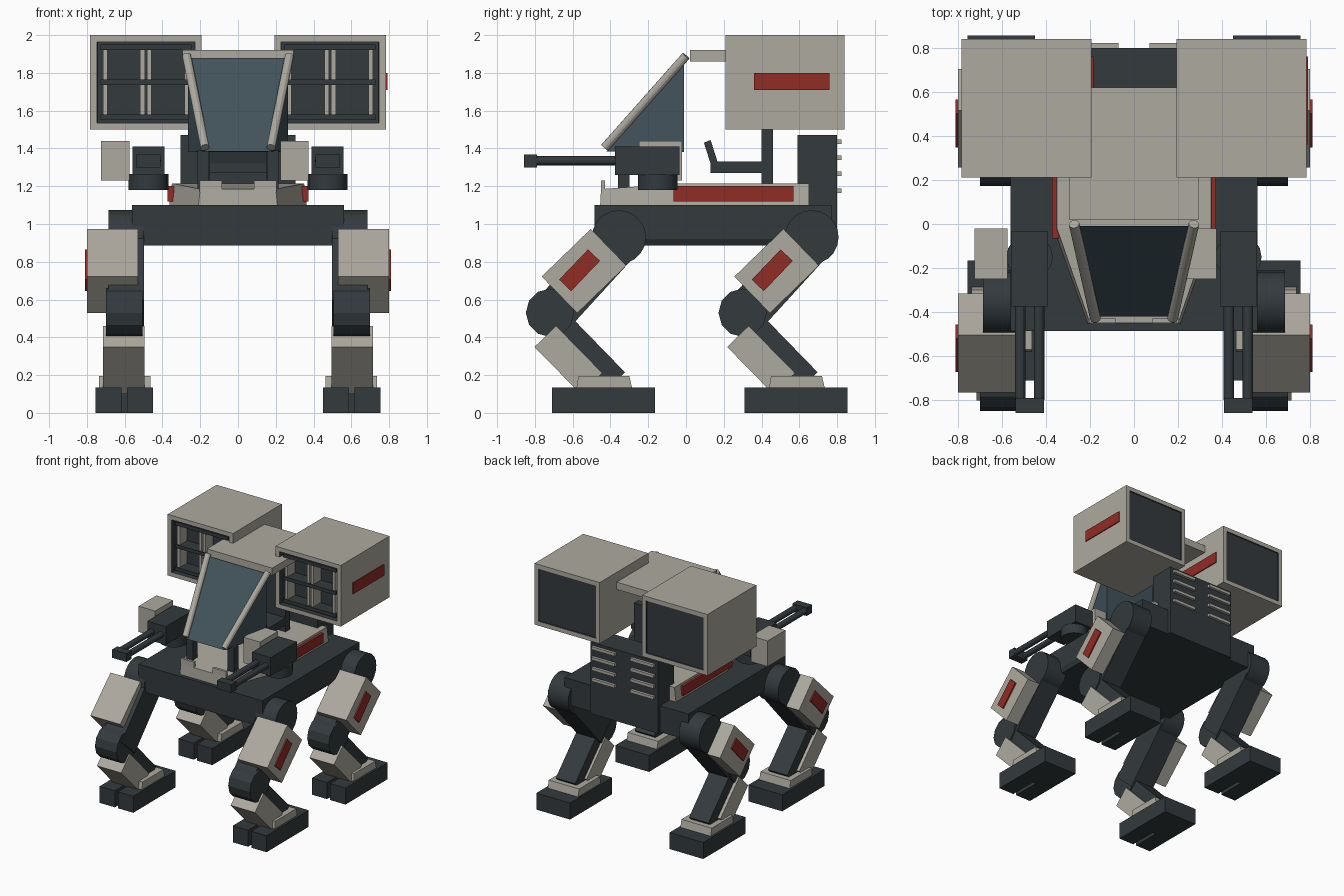
import bpy, bmesh, math
from mathutils import Vector

if "Cube" in bpy.data.objects:
    bpy.data.objects.remove(bpy.data.objects["Cube"])


def material(name, rgb):
    m = bpy.data.materials.new(name)
    m.diffuse_color = (*rgb, 1)
    m.use_nodes = True
    m.node_tree.nodes["Principled BSDF"].inputs["Base Color"].default_value = m.diffuse_color
    return m


LIGHT = material("warm_grey", (0.42, 0.40, 0.35))
DARK = material("dark_slate", (0.033, 0.042, 0.047))
BLACK = material("near_black", (0.016, 0.020, 0.022))
RED = material("red", (0.28, 0.025, 0.018))
GLASS = material("glass", (0.055, 0.085, 0.105))


def finish(name, bm, *mats):
    me = bpy.data.meshes.new(name)
    bmesh.ops.recalc_face_normals(bm, faces=bm.faces)
    bm.to_mesh(me)
    bm.free()
    for m in mats:
        me.materials.append(m)
    ob = bpy.data.objects.new(name, me)
    bpy.context.collection.objects.link(ob)
    return ob


def hull(name, mat, pts):
    """Convex solid around a handful of points."""
    bm = bmesh.new()
    for p in pts:
        bm.verts.new(p)
    bmesh.ops.convex_hull(bm, input=bm.verts)
    bmesh.ops.dissolve_limit(bm, angle_limit=0.01, verts=bm.verts, edges=bm.edges)
    return finish(name, bm, mat)


def prism(name, mat, x0, x1, yz):
    """Convex side profile extruded across x."""
    return hull(name, mat, [(x, y, z) for x in (x0, x1) for y, z in yz])


def box(name, mat, x0, x1, y0, y1, z0, z1):
    return prism(name, mat, x0, x1, [(y0, z0), (y1, z0), (y1, z1), (y0, z1)])


def beam(name, mat, x0, x1, a, b, front, back):
    """Slanted bar from a to b (y, z), with thickness to each side of that line."""
    a, b = Vector(a), Vector(b)
    d = (b - a).normalized()
    n = Vector((d.y, -d.x))
    if n.x < 0:
        n = -n
    return prism(name, mat, x0, x1, [a - n * front, a + n * back, b + n * back, b - n * front])


def rod(name, mat, a, b, r, sides):
    a, b = Vector(a), Vector(b)
    bm = bmesh.new()
    bmesh.ops.create_cone(bm, cap_ends=True, segments=sides, radius1=r, radius2=r, depth=(b - a).length)
    q = (b - a).to_track_quat('Z', 'Y')
    for v in bm.verts:
        v.co = q @ v.co + (a + b) / 2
    ob = finish(name, bm, mat)
    if sides > 12:
        for o in bpy.context.selected_objects:
            o.select_set(False)
        ob.select_set(True)
        bpy.context.view_layer.objects.active = ob
        bpy.ops.object.shade_smooth_by_angle(angle=math.radians(30))
    return ob


# chassis, upper deck, engine block
hull("chassis", DARK, [(s * x, y, z) for s in (-1, 1) for y in (-0.485, 0.77)
                       for x, z in ((0.56, 1.10), (0.56, 0.92), (0.54, 0.885))])
hull("upper_deck", LIGHT, [(s * x, y, z) for s in (-1, 1) for x, y, z in (
    (0.21, -0.455, 1.09), (0.365, -0.02, 1.09), (0.365, 0.65, 1.09),
    (0.20, -0.45, 1.185), (0.35, -0.02, 1.215), (0.35, 0.65, 1.215))])
box("engine_block", DARK, -0.305, 0.305, 0.59, 0.80, 0.885, 1.47)

# cockpit: glass wedge, roof, seat
hull("windshield", GLASS, [(s * x, y, z) for s in (-1, 1) for x, y, z in (
    (0.265, -0.01, 1.88), (0.265, -0.01, 1.38), (0.175, -0.42, 1.385))])
box("roof", LIGHT, -0.295, 0.295, 0.02, 0.62, 1.86, 1.92)
box("seat_cushion", DARK, -0.15, 0.15, 0.13, 0.42, 1.27, 1.33)
box("seat_back", DARK, -0.15, 0.15, 0.40, 0.46, 1.20, 1.70)
prism("seat_front_rest", DARK, -0.15, 0.15, [(0.095, 1.43), (0.13, 1.445), (0.17, 1.32), (0.13, 1.32)])


def pod(s):
    """Launcher pod: recessed front and back, with a grid of cells."""
    c = s * 0.4875
    bm = bmesh.new()
    bmesh.ops.create_cube(bm, size=1)
    for v in bm.verts:
        v.co = (c + v.co.x * 0.59, 0.525 + v.co.y * 0.63, 1.75 + v.co.z * 0.5)
    bm.normal_update()
    ends = [(f, -0.12 if f.normal.y < 0 else -0.008) for f in bm.faces if abs(f.normal.y) > 0.9]
    for f, depth in ends:
        bmesh.ops.inset_region(bm, faces=[f], thickness=0.05)
        rim = bmesh.ops.inset_region(bm, faces=[f], thickness=0.003, depth=depth)
        for g in rim["faces"] + [f]:
            g.material_index = 1
    finish("launcher_pod", bm, LIGHT, DARK)
    for dx, w in ((-0.215, 0.012), (-0.018, 0.012), (0.018, 0.012), (0.215, 0.012)):
        box("pod_cell_wall", LIGHT, c + dx - w, c + dx + w, 0.235, 0.33, 1.56, 1.94)
    for z in (1.565, 1.75, 1.935):
        box("pod_cell_shelf", DARK, c - 0.24, c + 0.24, 0.225, 0.33, z - 0.014, z + 0.014)
    box("pod_stripe", RED, c + 0.29, c + 0.303, 0.36, 0.76, 1.71, 1.80)


def gun(s):
    """Twin-barrel side turret with ammunition box."""
    c = s * 0.474
    rod("turret_base", DARK, (c, -0.15, 1.18), (c, -0.15, 1.265), 0.105, 16)
    box("gun_body", DARK, c - 0.084, c + 0.084, -0.375, -0.035, 1.26, 1.41)
    for dx in (-0.043, 0.043):
        rod("gun_barrel", DARK, (c + dx, -0.36, 1.335), (c + dx, -0.80, 1.335), 0.024, 12)
    box("gun_muzzle", DARK, c - 0.065, c + 0.065, -0.857, -0.79, 1.30, 1.367)
    box("ammunition_box", LIGHT, c - 0.25, c - 0.10, -0.25, -0.02, 1.23, 1.44)


def leg(s, dy):
    """Bent leg: hip, thigh, knee, shin and split foot."""
    def xs(a, b):
        return s * a, s * b
    hip, knee, ankle = (-0.355 + dy, 0.93), (-0.72 + dy, 0.53), (-0.37 + dy, 0.17)
    rod("hip_joint", DARK, (s * 0.50, *hip), (s * 0.685, *hip), 0.143, 20)
    beam("thigh_core", DARK, *xs(0.497, 0.685), hip, knee, 0.10, 0.13)
    beam("thigh_armour", LIGHT, *xs(0.53, 0.80), (-0.41 + dy, 0.877), (-0.67 + dy, 0.625), 0.135, 0.135)
    beam("thigh_stripe", RED, *xs(0.79, 0.81), (-0.487 + dy, 0.835), (-0.64 + dy, 0.675), 0.044, 0.044)
    rod("knee_joint", DARK, (s * 0.505, *knee), (s * 0.70, *knee), 0.128, 12)
    beam("shin_core", DARK, *xs(0.515, 0.69), knee, ankle, 0.065, 0.065)
    beam("shin_armour", LIGHT, *xs(0.495, 0.715), (-0.745 + dy, 0.405), (-0.50 + dy, 0.155), 0.08, 0.08)
    rod("ankle_joint", DARK, (s * 0.52, -0.375 + dy, 0.18), (s * 0.68, -0.375 + dy, 0.18), 0.037, 12)
    prism("ankle_guard", LIGHT, *xs(0.463, 0.737),
          [(-0.58 + dy, 0.13), (-0.285 + dy, 0.13), (-0.30 + dy, 0.195), (-0.57 + dy, 0.195)])
    box("heel", DARK, *xs(0.45, 0.755), -0.475 + dy, -0.165 + dy, 0, 0.135)
    for x0, x1 in ((0.45, 0.588), (0.617, 0.755)):
        box("toe", DARK, *xs(x0, x1), -0.71 + dy, -0.475 + dy, 0, 0.135)


for s in (-1, 1):
    pod(s)
    gun(s)
    for dy in (0, 1.02):
        leg(s, dy)
    # windshield frame and its supports
    rod("windshield_pillar", LIGHT, (s * 0.272, 0.0, 1.89), (s * 0.175, -0.43, 1.405), 0.024, 12)
    box("windshield_support", DARK, s * 0.155, s * 0.215, -0.36, -0.30, 1.19, 1.39)
    # deck details
    box("deck_stripe", RED, s * 0.34, s * 0.373, -0.065, 0.57, 1.12, 1.20)
    box("deck_block", LIGHT, s * 0.085, s * 0.205, -0.45, -0.43, 1.17, 1.23)
    # rear vents
    for z in (1.175, 1.265, 1.35, 1.435):
        box("vent_slat", LIGHT, s * 0.07, s * 0.28, 0.79, 0.822, z - 0.012, z + 0.012)
